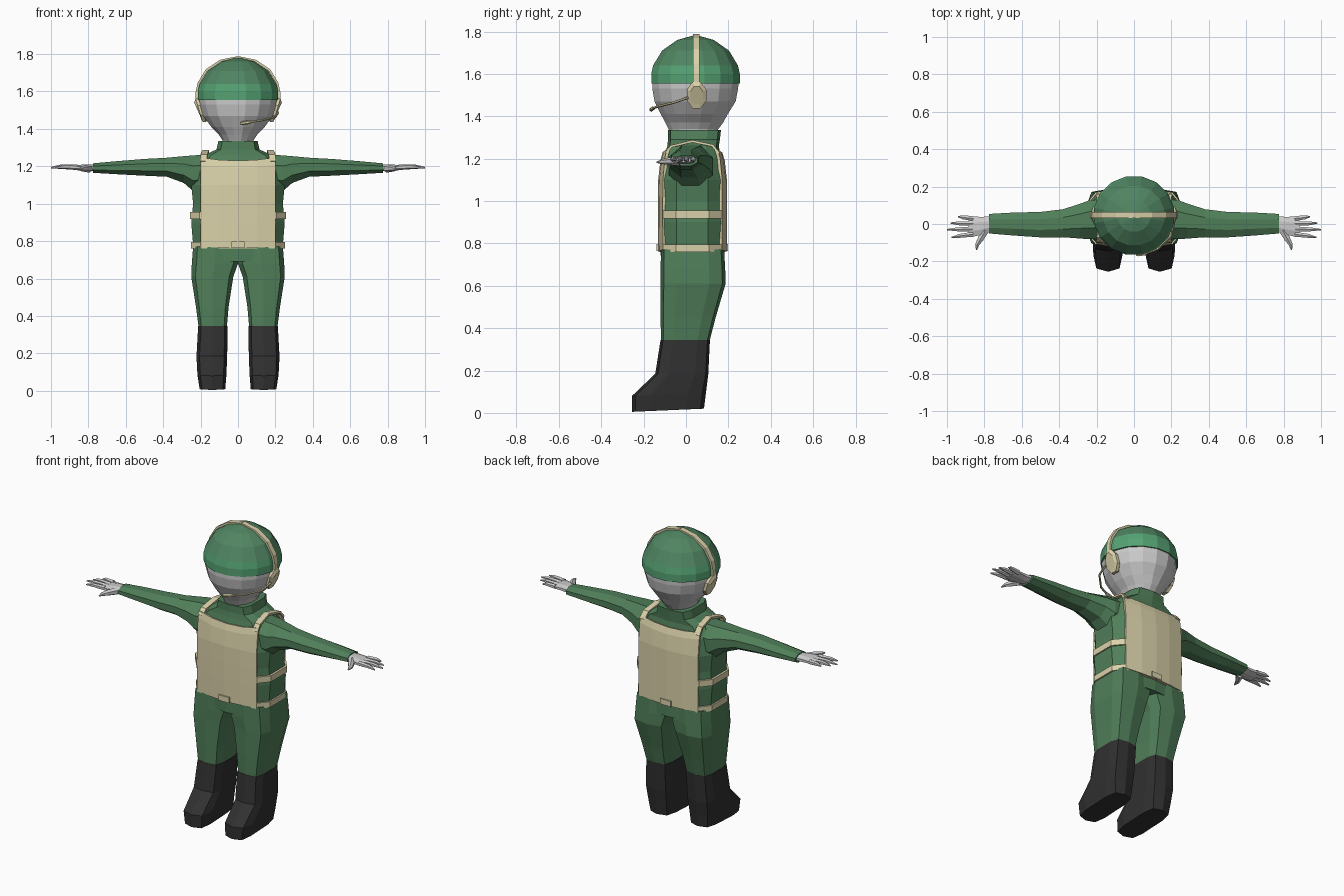
import bpy, bmesh, math
from mathutils import Vector as V

if "Cube" in bpy.data.objects:
    bpy.data.objects.remove(bpy.data.objects["Cube"])


def material(name, rgb):
    m = bpy.data.materials.new(name)
    m.diffuse_color = (*rgb, 1)
    m.use_nodes = True
    m.node_tree.nodes["Principled BSDF"].inputs["Base Color"].default_value = m.diffuse_color
    return m


SUIT = material("suit_green", (0.08, 0.21, 0.10))
DOME = material("helmet_green", (0.08, 0.23, 0.12))
BAND = material("band_green", (0.09, 0.36, 0.17))
KHAKI = material("khaki", (0.70, 0.64, 0.40))
BLACK = material("boot_black", (0.03, 0.03, 0.03))


def ngon(n):
    return [(math.cos(2 * math.pi * (i + .5) / n), math.sin(2 * math.pi * (i + .5) / n))
            for i in range(n)]


# Cross-sections: rounded box with a centre ridge, and regular polygons
BOX = [(1, .5), (.8, .9), (0, 1), (-.8, .9), (-1, .5),
       (-1, -.5), (-.8, -.9), (0, -1), (.8, -.9), (1, -.5)]
HEX, OCT, ROUND = ngon(6), ngon(8), ngon(16)


def finish(name, bm, mat, mirror=False, thick=0):
    bmesh.ops.recalc_face_normals(bm, faces=bm.faces)
    me = bpy.data.meshes.new(name)
    bm.to_mesh(me)
    bm.free()
    ob = bpy.data.objects.new(name, me)
    bpy.context.collection.objects.link(ob)
    if mat:
        me.materials.append(mat)
    if thick:
        s = ob.modifiers.new("thickness", 'SOLIDIFY')
        s.thickness, s.offset = thick, 0
    if mirror:
        ob.modifiers.new("mirror", 'MIRROR').use_clip = False
    return ob


def loft(name, rings, shape, mat=None, mirror=False):
    """Skin capped rings, each given as centre, u and v vectors."""
    bm = bmesh.new()
    rows = [[bm.verts.new(V(c) + V(u) * a + V(v) * b) for a, b in shape] for c, u, v in rings]
    n = len(shape)
    for r, s in zip(rows, rows[1:]):
        for i in range(n):
            bm.faces.new((r[i], r[(i + 1) % n], s[(i + 1) % n], s[i]))
    bm.faces.new(rows[0])
    bm.faces.new(rows[-1])
    return finish(name, bm, mat, mirror)


def level(x0, x1, yf, yb, zf, zb=None):
    """Ring across x whose front and back edges may differ in height."""
    zb = zf if zb is None else zb
    return (((x0 + x1) / 2, (yf + yb) / 2, (zf + zb) / 2),
            ((x1 - x0) / 2, 0, 0), (0, (yb - yf) / 2, (zb - zf) / 2))


def across(x, y0, y1, z0, z1):
    """Ring facing along x, for arms and hands."""
    return ((x, (y0 + y1) / 2, (z0 + z1) / 2), (0, (y1 - y0) / 2, 0), (0, 0, (z1 - z0) / 2))


def tube(name, pts, radii, mat=None, mirror=False):
    rings = []
    for i, p in enumerate(pts):
        d = V(pts[min(i + 1, len(pts) - 1)]) - V(pts[max(i - 1, 0)])
        side = d.cross(V((0, 0, 1))).normalized()
        rings.append((p, side * radii[i], side.cross(d).normalized() * radii[i]))
    return loft(name, rings, HEX, mat, mirror)


def sheet(name, rows, mat, thick, mirror=False):
    bm = bmesh.new()
    g = [[bm.verts.new(p) for p in r] for r in rows]
    for a, b in zip(g, g[1:]):
        for i in range(len(a) - 1):
            bm.faces.new((a[i], a[i + 1], b[i + 1], b[i]))
    return finish(name, bm, mat, mirror, thick)


# Torso with collar
loft("torso", [level(-w, w, f, b, z) for z, w, f, b in [
    (.69, .235, -.118, .183), (.78, .24, -.12, .18), (.9, .25, -.12, .18),
    (1.0, .24, -.12, .178), (1.1, .25, -.118, .178), (1.2, .235, -.105, .165),
    (1.26, .18, -.088, .155), (1.29, .115, -.085, .16), (1.335, .105, -.085, .165)]],
    BOX, SUIT)

# Legs
loft("legs", [level(a, b, f, k, z) for z, a, b, f, k in [
    (.335, .06, .21, -.118, .11), (.45, .05, .225, -.12, .14), (.61, .025, .25, -.12, .187),
    (.68, 0, .247, -.12, .185), (.77, 0, .24, -.118, .18)]], BOX, SUIT, True)

# Boots
loft("boots", [level(.055, .213, -.12, .113, .345), level(.058, .222, -.145, .105, .185, .18),
               level(.062, .217, -.255, .095, .08, .1), level(.068, .205, -.255, .085, .005, .02)],
     BOX, BLACK, True)

# Sleeves
loft("sleeves", [across(*r) for r in [
    (.15, -.09, .14, 1.07, 1.272), (.24, -.09, .135, 1.06, 1.266), (.29, -.085, .115, 1.105, 1.26),
    (.38, -.077, .085, 1.14, 1.25), (.5, -.077, .07, 1.146, 1.243),
    (.65, -.066, .066, 1.155, 1.23), (.775, -.055, .058, 1.163, 1.218)]], OCT, SUIT, True)

# Hands: palm, four fingers and a thumb
loft("palms", [across(*r) for r in [
    (.765, -.045, .045, 1.172, 1.212), (.81, -.06, .042, 1.173, 1.212),
    (.86, -.072, .044, 1.178, 1.208), (.885, -.068, .04, 1.182, 1.205)]], OCT, None, True)
for i, (y0, y1, tip) in enumerate([(.03, .04, .94), (.002, .005, .98),
                                   (-.027, -.03, 1.0), (-.055, -.072, .975)]):
    mid = (.87 + tip) / 2 + .01
    tube(f"finger_{i + 1}", [(.86, y0, 1.195), (mid, (y0 + y1) / 2, 1.198), (tip, y1, 1.193)],
         [.015, .012, .004], None, True)
tube("thumbs", [(.795, -.035, 1.188), (.82, -.08, 1.188), (.838, -.11, 1.186), (.842, -.138, 1.183)],
     [.022, .018, .012, .004], None, True)

# Head and helmet, both stacks of sixteen-sided rings
loft("head", [level(-w, w, f, b, z) for z, w, f, b in [
    (1.29, .075, -.06, .13), (1.34, .085, -.085, .155), (1.37, .105, -.1, .178),
    (1.41, .145, -.122, .2), (1.47, .19, -.152, .238), (1.53, .208, -.163, .25),
    (1.57, .21, -.163, .252)]], ROUND)
loft("helmet_band", [level(-w, w, .045 - d, .045 + d, z) for z, w, d in [
    (1.555, .219, .213), (1.60, .219, .213), (1.64, .209, .204)]], ROUND, BAND)
loft("helmet_dome", [level(-w, w, .045 - d, .045 + d, z) for z, w, d in [
    (1.64, .209, .204), (1.71, .165, .161), (1.76, .09, .088), (1.78, .015, .015)]], ROUND, DOME)

# Headset: strap over the helmet, ear cups and microphone arm
arc = [(.222, 1.54), (.22, 1.6), (.21, 1.645), (.168, 1.714), (.093, 1.764), (0, 1.783)]
sheet("headset_strap", [[(x, y, z) for y in (.032, .064)] for x, z in arc], KHAKI, .012, True)
loft("ear_cups", [((x, .05, 1.5), (0, a, 0), (.02, 0, b)) for x, a, b in [
    (.175, .038, .05), (.19, .05, .068), (.208, .05, .068), (.216, .032, .045)]], OCT, KHAKI, True)
tube("microphone_arm", [(.215, .01, 1.488), (.2, -.06, 1.464), (.125, -.135, 1.446), (.07, -.155, 1.438)],
     [.006] * 4, KHAKI)
tube("microphone", [(.075, -.154, 1.438), (.06, -.158, 1.436), (.025, -.164, 1.431), (.01, -.165, 1.43)],
     [.005, .01, .01, .005], KHAKI)

# Vest plates, front and back
COLS = [(-.2, 1), (-.1, .25), (0, 0), (.1, .25), (.2, 1)]


def plate(name, sgn, profile, drop):
    rows = [[(x, y - sgn * .022 * k, z + drop * k * (1 if z > 1.1 else .5 if z < .8 else 0))
             for x, k in COLS] for z, y in profile]
    sheet(name, rows, KHAKI, .014)


plate("vest_front", -1, [(.762, -.124), (.9, -.125), (1.0, -.125), (1.1, -.124),
                         (1.19, -.114), (1.228, -.104)], .018)
plate("vest_back", 1, [(.762, .186), (.9, .186), (1.0, .186), (1.1, .186),
                       (1.19, .176), (1.228, .164)], .012)

# Vest straps around the sides and over the shoulders
for name, z0, z1, w in [("waist_strap", .918, .956, .257), ("belt", .76, .795, .25)]:
    loft(name, [level(-w, w, -.124, .185, z) for z in (z0, z1)], BOX, KHAKI)
sheet("shoulder_straps", [[(x + d, y, z) for d in (-.018, .018)] for x, y, z in [
    (.185, -.095, 1.225), (.182, -.07, 1.258), (.172, .03, 1.282),
    (.182, .125, 1.262), (.185, .155, 1.225)]], KHAKI, .012, True)

# Belt buckles
for name, y in [("front_buckle", -.13), ("back_buckle", .19)]:
    loft(name, [level(-.035, .035, y - .009, y + .009, z) for z in (.763, .797)],
         [(1, 1), (-1, 1), (-1, -1), (1, -1)], KHAKI)
